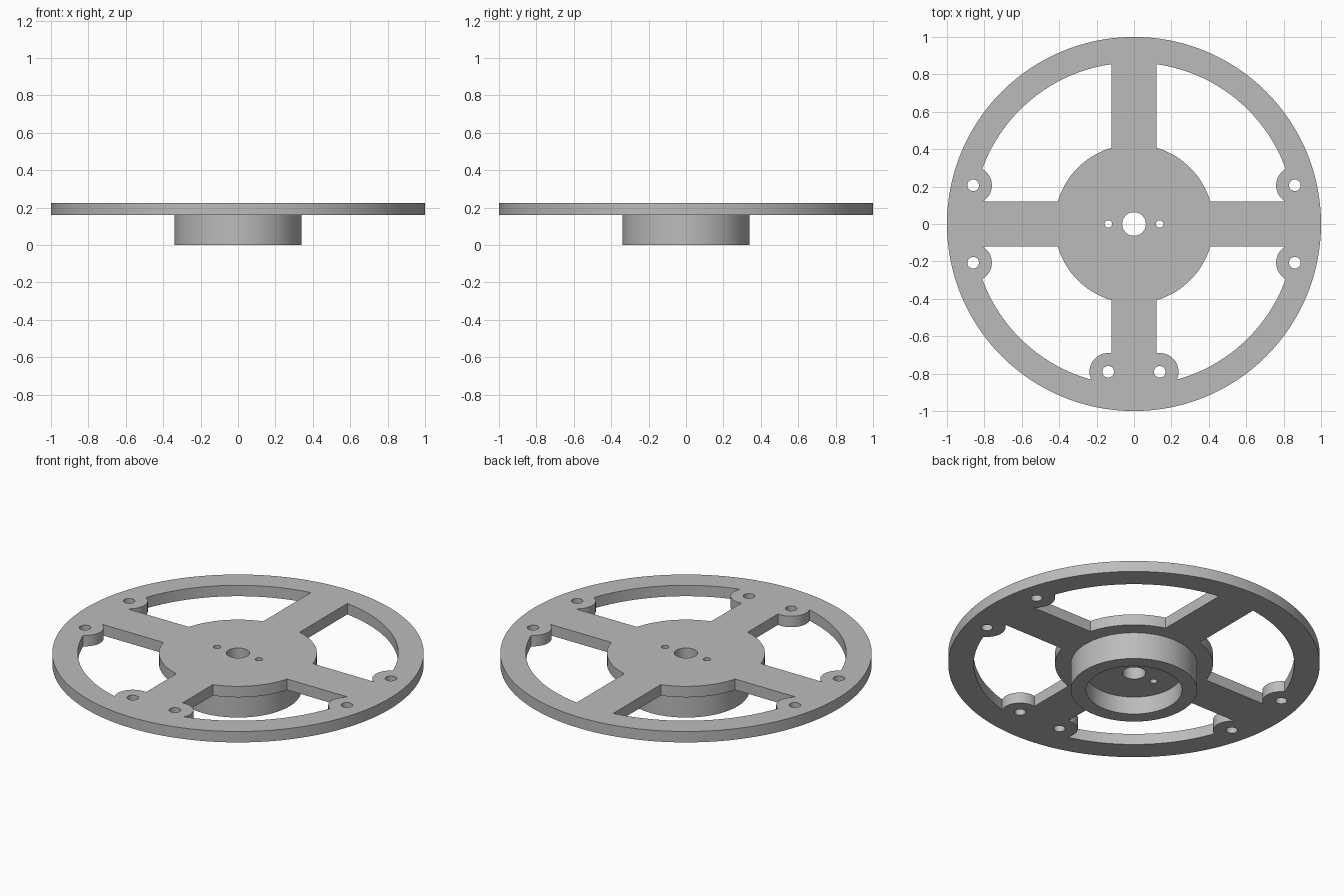
import bpy
import bmesh
import math
from mathutils import Matrix, Vector

cube = bpy.data.objects.get("Cube")
if cube:
    bpy.data.objects.remove(cube, do_unlink=True)

PLATE_LOW, PLATE_TOP = 0.16, 0.225
RIM_INNER, HUB_RADIUS, SPOKE_WIDTH = 0.863, 0.425, 0.24
COLLAR_OUTER, COLLAR_INNER, RECESS_TOP = 0.34, 0.258, 0.105

grey = bpy.data.materials.new("plain grey")
grey.use_nodes = True
grey.diffuse_color = (0.5, 0.5, 0.5, 1)
grey.node_tree.nodes["Principled BSDF"].inputs["Base Color"].default_value = (0.5, 0.5, 0.5, 1)


def add_object(name, bm):
    mesh = bpy.data.meshes.new(name)
    bm.to_mesh(mesh)
    bm.free()
    obj = bpy.data.objects.new(name, mesh)
    bpy.context.collection.objects.link(obj)
    mesh.materials.append(grey)
    return obj


def cylinder(name, radius, low, high, x=0, y=0, sides=128):
    bm = bmesh.new()
    bmesh.ops.create_cone(bm, cap_ends=True, segments=sides, radius1=radius, radius2=radius,
                          depth=high - low,
                          matrix=Matrix.Translation((x, y, (low + high) / 2)))
    return add_object(name, bm)


def box(name, size):
    bm = bmesh.new()
    bmesh.ops.create_cube(bm, size=1, matrix=Matrix.Diagonal((*size, 1)))
    return add_object(name, bm)


def combine(target, tool, operation):
    """Apply a boolean to target and discard the tool."""
    tool.hide_render = True
    mod = target.modifiers.new(operation, "BOOLEAN")
    mod.operation = operation
    mod.solver = "EXACT"
    mod.object = tool
    bpy.context.view_layer.update()
    graph = bpy.context.evaluated_depsgraph_get()
    mesh = bpy.data.meshes.new_from_object(target.evaluated_get(graph))
    target.modifiers.clear()
    target.data = mesh
    bpy.data.objects.remove(tool, do_unlink=True)


# Mounting lug centres: two on each side, two at the front
lugs = [(s * x, y) for s in (-1, 1) for x, y in ((0.86, 0.207), (0.86, -0.207), (0.138, -0.79))]

# Window cutter: a ring interrupted by the spokes and lugs
windows = cylinder("window_cutter", RIM_INNER, -1, 1)
combine(windows, cylinder("hub_keep", HUB_RADIUS, -2, 2), "DIFFERENCE")
combine(windows, box("side_spokes", (3, SPOKE_WIDTH, 5)), "DIFFERENCE")
combine(windows, box("front_back_spokes", (SPOKE_WIDTH, 3, 6)), "DIFFERENCE")
for x, y in lugs:
    combine(windows, cylinder("lug_keep", 0.1, -4, 4, x, y, 64), "DIFFERENCE")

# Spoked plate
wheel = cylinder("spoked_wheel", 1, PLATE_LOW, PLATE_TOP, sides=192)
combine(wheel, windows, "DIFFERENCE")

# Collar below the hub, with a round recess
combine(wheel, cylinder("collar", COLLAR_OUTER, 0, 0.19), "UNION")
combine(wheel, cylinder("recess", COLLAR_INNER, -1, RECESS_TOP), "DIFFERENCE")

# Shaft hole, pin holes and lug holes
holes = [(0, 0, 0.063), (-0.137, 0, 0.02), (0.137, 0, 0.02)]
holes += [(x, y, 0.031) for x, y in lugs]
for x, y, radius in holes:
    combine(wheel, cylinder("hole", radius, -1, 1, x, y, 48), "DIFFERENCE")

# Smooth the round walls and keep the rims crisp
bpy.ops.object.select_all(action="DESELECT")
wheel.select_set(True)
bpy.context.view_layer.objects.active = wheel
bpy.ops.object.shade_smooth_by_angle(angle=math.radians(30))
